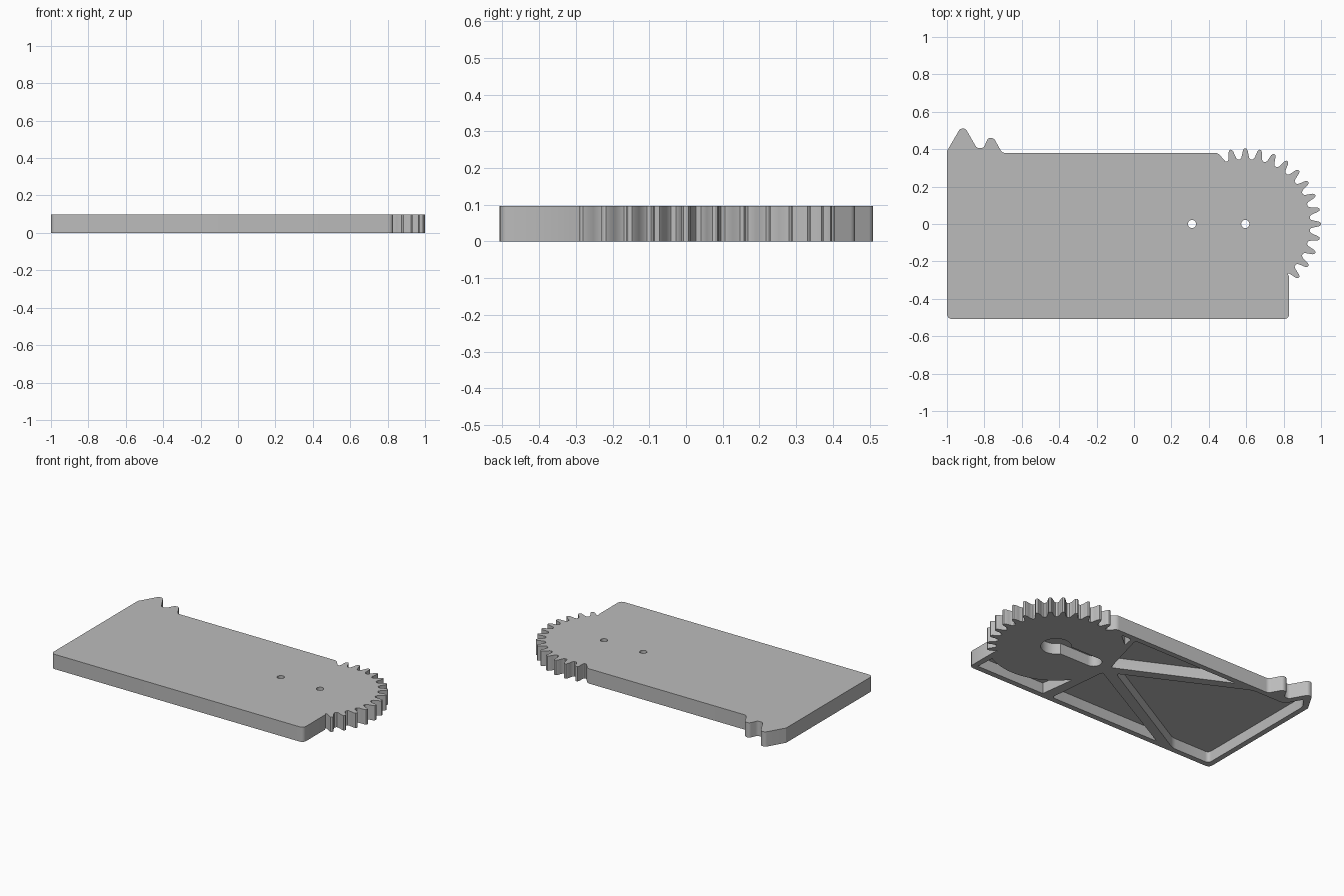
import bpy, bmesh, math
from mathutils import Vector

THICK, FLOOR = 0.097, 0.07
GEAR = Vector((0.595, 0.0))
PITCH = 360 / 32

cube = bpy.data.objects.get("Cube")
if cube:
    bpy.data.objects.remove(cube, do_unlink=True)

grey = bpy.data.materials.new("plain grey")
grey.use_nodes = True
grey.diffuse_color = (0.5, 0.5, 0.5, 1)
grey.node_tree.nodes["Principled BSDF"].inputs["Base Color"].default_value = (0.5, 0.5, 0.5, 1)


def polar(centre, radius, degrees):
    a = math.radians(degrees)
    return Vector(centre) + radius * Vector((math.cos(a), math.sin(a)))


def arc(centre, radius, start, end, steps):
    return [polar(centre, radius, start + (end - start) * i / steps) for i in range(steps + 1)]


def rounded(points, size, steps=4):
    """Replace each corner with a short curve."""
    pts, out = [Vector(p) for p in points], []
    for i, p in enumerate(pts):
        a, b = pts[i - 1] - p, pts[(i + 1) % len(pts)] - p
        cut = min(size, a.length * 0.45, b.length * 0.45)
        a, b = p + a.normalized() * cut, p + b.normalized() * cut
        for k in range(steps + 1):
            t = k / steps
            out.append(a * (1 - t) ** 2 + p * 2 * t * (1 - t) + b * t * t)
    return out


def prism(name, outline, low, high):
    bm = bmesh.new()
    base = bm.faces.new([bm.verts.new((p[0], p[1], low)) for p in outline])
    top = bmesh.ops.extrude_face_region(bm, geom=[base])["geom"]
    bmesh.ops.translate(bm, vec=(0, 0, high - low),
                        verts=[v for v in top if isinstance(v, bmesh.types.BMVert)])
    bmesh.ops.recalc_face_normals(bm, faces=bm.faces)
    mesh = bpy.data.meshes.new(name)
    bm.to_mesh(mesh)
    bm.free()
    mesh.materials.append(grey)
    obj = bpy.data.objects.new(name, mesh)
    bpy.context.collection.objects.link(obj)
    return obj


# Gear teeth along the curved end
tooth = [(-4.6, 0.347), (-3.4, 0.355), (-2.5, 0.374), (-1.9, 0.392), (-1.0, 0.403), (0, 0.405)]
tooth += [(-a, r) for a, r in reversed(tooth[:-1])]
teeth = [polar(GEAR, r, k * PITCH + a) for k in range(-4, 10) for a, r in tooth]

# Plate outline, anticlockwise, with two cam teeth at the far corner
front = rounded([(-1, 0.3), (-1, -0.508), (0.83, -0.508), (0.83, -0.3)], 0.03)[5:15]
cams = rounded([(0.445, 0.38), (-0.7, 0.38), (-0.765, 0.49), (-0.8, 0.4), (-0.85, 0.4),
                (-0.915, 0.54), (-1, 0.385)], 0.03)
cams = rounded([(0.49, 0.33), (0.45, 0.38), (-0.705, 0.38), (-0.75, 0.46), (-0.78, 0.46),
                (-0.805, 0.405), (-0.84, 0.405), (-0.9, 0.51), (-0.93, 0.51), (-1, 0.39)], 0.018)[5:-5]
outline = front + [Vector((0.83, -0.283))] + teeth + [Vector((0.488, 0.335))] + cams + [Vector((-1, 0.39))]
plate = prism("geared_plate", outline, 0, THICK)

# Pockets in the underside, leaving ribs that meet at the pivot
rim_y, low_y = 0.345, -0.472
pockets = {
    "large_pocket": rounded([(0.12, -0.02), (-0.69, low_y), (-0.965, low_y), (-0.965, 0.385),
                             (-0.915, 0.455), (-0.855, rim_y), (-0.62, rim_y)], 0.025),
    "back_pocket": rounded([(0.28, rim_y), (0.19, 0.015), (-0.49, rim_y)], 0.02),
    "front_pocket": rounded([(0.19, -0.06), (0.23, low_y), (-0.57, low_y)], 0.02),
    "corner_pocket": [Vector((0.795, low_y)), Vector((0.30, low_y)), Vector((0.27, -0.245))]
                     + arc(GEAR, 0.4, 220, 299, 20),
    "small_pocket": rounded([(0.385, rim_y), (0.31, rim_y), (0.295, 0.27)], 0.015),
    "keyhole_slot": arc(GEAR, 0.09, 146, -146, 32) + arc((0.31, 0), 0.05, 270, 90, 16),
}
cutters = [prism(name, pts, -0.05, FLOOR) for name, pts in pockets.items()]

# Two pin holes right through
for name, x in (("pivot_hole", GEAR.x), ("guide_hole", 0.31)):
    cutters.append(prism(name, arc((x, 0), 0.022, 0, 345, 23), -0.06, 0.2))

for cutter in cutters:
    mod = plate.modifiers.new(cutter.name, "BOOLEAN")
    mod.operation, mod.solver, mod.object = "DIFFERENCE", "EXACT", cutter

# Bake the cuts and drop the cutters
bpy.context.view_layer.update()
baked = bpy.data.meshes.new_from_object(plate.evaluated_get(bpy.context.evaluated_depsgraph_get()))
plate.modifiers.clear()
plate.data = baked
for cutter in cutters:
    bpy.data.objects.remove(cutter, do_unlink=True)

bpy.ops.object.select_all(action="DESELECT")
plate.select_set(True)
bpy.context.view_layer.objects.active = plate
bpy.ops.object.shade_smooth_by_angle(angle=math.radians(30))
